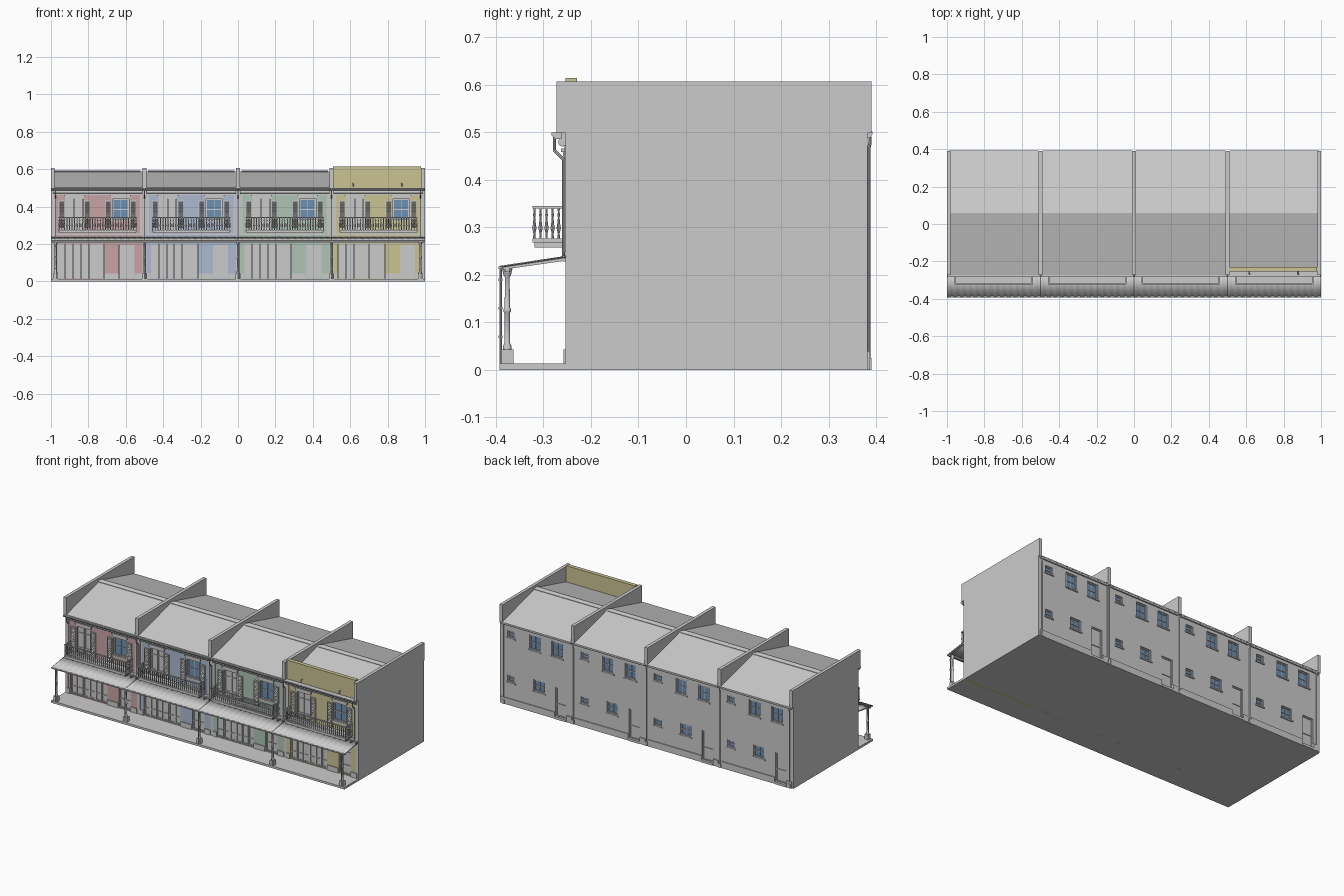
import bpy, bmesh, math
from mathutils import Matrix, Vector

if "Cube" in bpy.data.objects:
    bpy.data.objects.remove(bpy.data.objects["Cube"])

parts = {}
COL = {"front_wall_1": (.58, .37, .38), "front_wall_2": (.42, .49, .64), "front_wall_3": (.42, .56, .46),
       "front_wall_4": (.60, .55, .29), "parapet": (.60, .55, .29), "window_glass": (.15, .28, .45)}

def bm(name):
    return parts.setdefault(name, bmesh.new()) if name not in parts else parts[name]

def box(name, x0, x1, y0, y1, z0, z1, rx=0):
    m = Matrix.Translation(((x0+x1)/2, (y0+y1)/2, (z0+z1)/2)) @ Matrix.Rotation(rx, 4, 'X')
    m = m @ Matrix.Diagonal((abs(x1-x0), abs(y1-y0), abs(z1-z0), 1))
    bmesh.ops.create_cube(bm(name), size=1, matrix=m)

def prism(name, pts, x0, x1):
    """Extrude a (y, z) outline along x."""
    b = bm(name)
    f = b.faces.new([b.verts.new((x0, y, z)) for y, z in pts])
    r = bmesh.ops.extrude_face_region(b, geom=[f], use_keep_orig=True)
    bmesh.ops.translate(b, vec=(x1-x0, 0, 0), verts=[v for v in r['geom'] if isinstance(v, bmesh.types.BMVert)])

def tube(name, path, r, n=8):
    for a, c in zip(path, path[1:]):
        a, c = Vector(a), Vector(c)
        d = c - a
        m = Matrix.Translation((a+c)/2) @ d.to_track_quat('Z', 'Y').to_matrix().to_4x4()
        bmesh.ops.create_cone(bm(name), cap_ends=True, segments=n, radius1=r, radius2=r, depth=d.length + r*.4, matrix=m)

def lathe(name, prof, x, y, n=8):
    b = bm(name)
    rings = [[b.verts.new((x + r*math.cos(2*math.pi*i/n), y + r*math.sin(2*math.pi*i/n), z)) for i in range(n)] for r, z in prof]
    for p, q in zip(rings, rings[1:]):
        for i in range(n):
            b.faces.new((p[i], p[(i+1) % n], q[(i+1) % n], q[i]))
    b.faces.new(rings[0][::-1])
    b.faces.new(rings[-1])

def wall(name, x0, x1, z0, z1, yf, yb, holes):
    """Flat wall with rectangular openings."""
    b = bm(name)
    xs = sorted({x0, x1, *[h[0] for h in holes], *[h[1] for h in holes]})
    zs = sorted({z0, z1, *[h[2] for h in holes], *[h[3] for h in holes]})
    g = [[b.verts.new((x, yf, z)) for z in zs] for x in xs]
    fs = []
    for i in range(len(xs)-1):
        for j in range(len(zs)-1):
            cx, cz = (xs[i]+xs[i+1])/2, (zs[j]+zs[j+1])/2
            if not any(h[0] < cx < h[1] and h[2] < cz < h[3] for h in holes):
                fs.append(b.faces.new((g[i][j], g[i+1][j], g[i+1][j+1], g[i][j+1])))
    r = bmesh.ops.extrude_face_region(b, geom=fs, use_keep_orig=True)
    bmesh.ops.translate(b, vec=(0, yb-yf, 0), verts=[v for v in r['geom'] if isinstance(v, bmesh.types.BMVert)])
    bmesh.ops.delete(b, geom=[v for v in b.verts if not v.link_faces], context='VERTS')

def frame(name, h, y0, y1, w):
    a, c, d, e = h
    box(name, a, a+w, y0, y1, d, e)
    box(name, c-w, c, y0, y1, d, e)
    box(name, a+w, c-w, y0, y1, d, d+w)
    box(name, a+w, c-w, y0, y1, e-w, e)

def window(h, y, s, cross=True):
    """y is the outer wall face, s the outward direction."""
    a, c, d, e = h
    box("window_glass", a, c, y-s*.014, y-s*.011, d, e)
    frame("window_frames", h, y-s*.012, y-s*.006, .006)
    box("window_frames", a, c, y-s*.012, y-s*.007, (d+e)/2-.002, (d+e)/2+.002)
    if cross:
        box("window_frames", (a+c)/2-.0015, (a+c)/2+.0015, y-s*.012, y-s*.008, d, e)
    box("window_sills", a-.006, c+.006, y-s*.006, y+s*.006, d-.008, d)

def leaves(name, h, y, s, n, rails):
    """Row of n framed door leaves with inner panels."""
    a, c, d, e = h
    w = (c-a)/n
    for i in range(n):
        l, r = a+i*w+.001, a+(i+1)*w-.001
        box(name, l, r, y-s*.014, y-s*.009, d, e)
        frame(name, (l, r, d, e), y-s*.009, y-s*.005, .006)
        for z in rails:
            box(name, l, r, y-s*.009, y-s*.005, z-.003, z+.003)

F, B = -.252, .381
# main body and pavement
box("body", -.99, .99, F+.015, B-.015, 0, .5)
box("pavement", -1, 1, -.392, F+.02, 0, .013)

# party walls rising above the roof
for k in range(5):
    x = -1 + k*.5
    a, c = max(-1, x-.0105), min(1, x+.0105)
    if k == 0: c = -.98
    if k == 4: a = .98
    prism("party_walls", [(-.254, 0), (B+.001, 0), (B+.001, .498), (.39, .498), (.39, .607), (-.272, .607), (-.272, .498), (-.254, .498)], a, c)
    # verandah post and rainwater pipes
    px = max(-.975, min(.975, x))
    box("post_bases", px-.013, px+.013, -.388, -.363, .013, .043)
    lathe("verandah_posts", [(.009, .043), (.009, .05), (.006, .056), (.0055, .12), (.008, .123), (.008, .128), (.0055, .131),
                             (.005, .195), (.008, .2), (.011, .214)], px, -.376, 12)
    tube("rain_pipes", [(px+.004, -.39, .013), (px+.004, -.39, .213)], .0028)
    for z in (.07, .13, .19):
        tube("rain_pipes", [(px+.004, -.39, z-.002), (px+.004, -.39, z+.002)], .0042)
    tube("rain_pipes", [(px, -.277, .49), (px, -.277, .462), (px, -.258, .443), (px, -.258, .235)], .0032)
    tube("rain_pipes", [(px, .387, .49), (px, .387, .477), (px, .385, .468), (px, .385, .02)], .0035)
    box("pipe_bases", px-.007, px+.007, B, .39, .0, .025)

# balcony baluster outline
BAL = [(.0025, .276), (.0025, .282), (.0018, .286), (.0045, .298), (.003, .308), (.0018, .32), (.003, .327), (.0018, .331), (.0025, .34)]

for k in range(4):
    X = -1 + k*.5
    rect = lambda u0, u1, z0, z1: (X+u0, X+u1, z0, z1)
    # front wall with shop, doors and window
    shop, door = rect(.035, .285, .016, .2), rect(.365, .447, .016, .195)
    french, win = rect(.08, .17, .278, .44), rect(.328, .416, .33, .44)
    wall("front_wall_%d" % (k+1), X+.01, X+.49, .0, .498, F, F+.02, [shop, door, french, win])
    leaves("shop_doors", shop, F, -1, 6, (.06,))
    leaves("front_doors", door, F, -1, 1, (.07, .15))
    leaves("balcony_doors", french, F, -1, 2, (.31, .4))
    window(win, F, -1)
    # plinths and raised borders
    for u0, u1 in ((.01, .033), (.287, .363), (.449, .49)):
        box("front_plinths", X+u0, X+u1, F-.006, F, .013, .043)
    frame("wall_borders", rect(.014, .486, .248, .472), F-.004, F, .009)
    # surrounds, hoods and louvred shutters
    for (a, c, d, e) in (french, win):
        frame("opening_surrounds", (a-.005, c+.005, d-.004, e+.005), F-.003, F, .005)
        box("window_hoods", a-.006, c+.006, F-.007, F, e+.006, e+.018)
        box("window_hoods", a-.011, c+.011, F-.011, F, e+.018, e+.026)
        for l in (a-.039, c+.007):
            frame("shutters", (l, l+.032, .28, .432), F-.008, F, .004)
            box("shutters", l, l+.032, F-.008, F, .353, .358)
            for i in range(18):
                z = .289 + i*.0078
                box("shutters", l+.004, l+.028, F-.007, F-.001, z-.001, z+.001, .6)
    # cornice and front gutter
    tube("cornice_rolls", [(X+.012, -.26, .479), (X+.488, -.26, .479)], .009, 12)
    box("cornice", X+.01, X+.49, -.262, F, .486, .498)
    prism("gutters", [(-.262, .486), (-.276, .486), (-.283, .494), (-.283, .499), (-.262, .499)], X+.004, X+.496)
    prism("gutters", [(B, .488), (.388, .488), (.392, .497), (.392, .5), (B, .5)], X+.01, X+.49)
    # balcony slab, rails and balusters
    l, r, yo = X+.04, X+.46, -.323
    box("balcony_slab", l+.005, r-.005, yo+.004, F, .258, .268)
    box("balcony_slab", l, r, yo, F, .268, .276)
    for z0, z1 in ((.34, .345),):
        box("balcony_rails", l, r, yo, yo+.008, z0, z1)
        box("balcony_rails", l, l+.008, yo, F, z0, z1)
        box("balcony_rails", r-.008, r, yo, F, z0, z1)
    for i in range(31):
        lathe("balusters", BAL, l+.004+i*.412/30, yo+.004)
    for i in range(1, 6):
        for x in (l+.004, r-.004):
            lathe("balusters", BAL, x, yo+.004+i*.0128)
    # pitched roof and ridge cap
    y0 = -.232 if k == 3 else -.272
    zf = .502 + (y0+.272)*.086/.332
    prism("roof", [(y0, .495), (y0, zf), (.06, .588), (.392, .502), (.392, .495)], X+.01, X+.49)
    prism("ridge_caps", [(.04, .584), (.04, .587), (.06, .592), (.08, .587), (.08, .584), (.06, .587)], X+.02, X+.48)
    # corrugated verandah roof sheet
    b, n = bm("verandah_roof"), 112
    rows = []
    for i in range(n+1):
        x, dz = X + i*.5/n, .0014*math.sin(i*math.pi/4)
        rows.append([b.verts.new((x, y, z+dz)) for y, z in ((-.392, .2175), (-.253, .2385))])
    for p, q in zip(rows, rows[1:]):
        b.faces.new((p[0], q[0], q[1], p[1]))
    # rafters under the verandah
    for u in (.004, .125, .25, .375, .49):
        prism("verandah_rafters", [(-.385, .211), (-.385, .2165), (F, .2365), (F, .23)], X+u, X+u+.006)
    # rear wall with windows and door
    rw = [rect(.40, .45, .415, .458), rect(.40, .45, .14, .183), rect(.228, .302, .378, .47),
          rect(.075, .149, .378, .47), rect(.198, .272, .13, .2)]
    rdoor = rect(.047, .123, .014, .195)
    wall("rear_wall", X+.01, X+.49, 0, .498, B-.02, B, rw + [rdoor])
    for i, h in enumerate(rw):
        window(h, B, 1, i > 1)
    leaves("rear_doors", rdoor, B, 1, 1, (.09,))
    box("rear_plinths", X+.01, X+.045, B, B+.006, 0, .04)
    box("rear_plinths", X+.125, X+.49, B, B+.006, 0, .04)
    box("rear_steps", X+.045, X+.125, B-.01, B+.009, 0, .014)

# verandah beam, wall plate and gutter
box("verandah_beam", -.995, .995, -.381, -.371, .206, .215)
box("verandah_wall_plate", -.995, .995, F-.008, F, .228, .241)
box("verandah_gutter", -1, 1, -.394, -.386, .212, .218)

# yellow parapet with coping and spouts
box("parapet", .508, .98, F, -.231, .495, .604)
box("parapet", .508, .978, F-.001, -.229, .604, .614)
for x in (.615, .875):
    tube("parapet_spouts", [(x, F, .523), (x, -.264, .521), (x+.003, -.268, .51)], .0035)

smooth = {"balusters", "verandah_posts", "rain_pipes", "cornice_rolls", "verandah_roof", "parapet_spouts"}
for name, b in parts.items():
    bmesh.ops.recalc_face_normals(b, faces=b.faces[:])
    me = bpy.data.meshes.new(name)
    b.to_mesh(me)
    b.free()
    ob = bpy.data.objects.new(name, me)
    bpy.context.collection.objects.link(ob)
    if name in COL:
        m = bpy.data.materials.new(name + "_paint")
        m.diffuse_color = (*COL[name], 1)
        m.use_nodes = True
        m.node_tree.nodes["Principled BSDF"].inputs["Base Color"].default_value = m.diffuse_color
        me.materials.append(m)
    if name in smooth:
        bpy.ops.object.select_all(action='DESELECT')
        ob.select_set(True)
        bpy.context.view_layer.objects.active = ob
        bpy.ops.object.shade_smooth_by_angle(angle=math.radians(40))
    if name == "verandah_roof":
        mod = ob.modifiers.new("thickness", 'SOLIDIFY')
        mod.thickness = .0015
